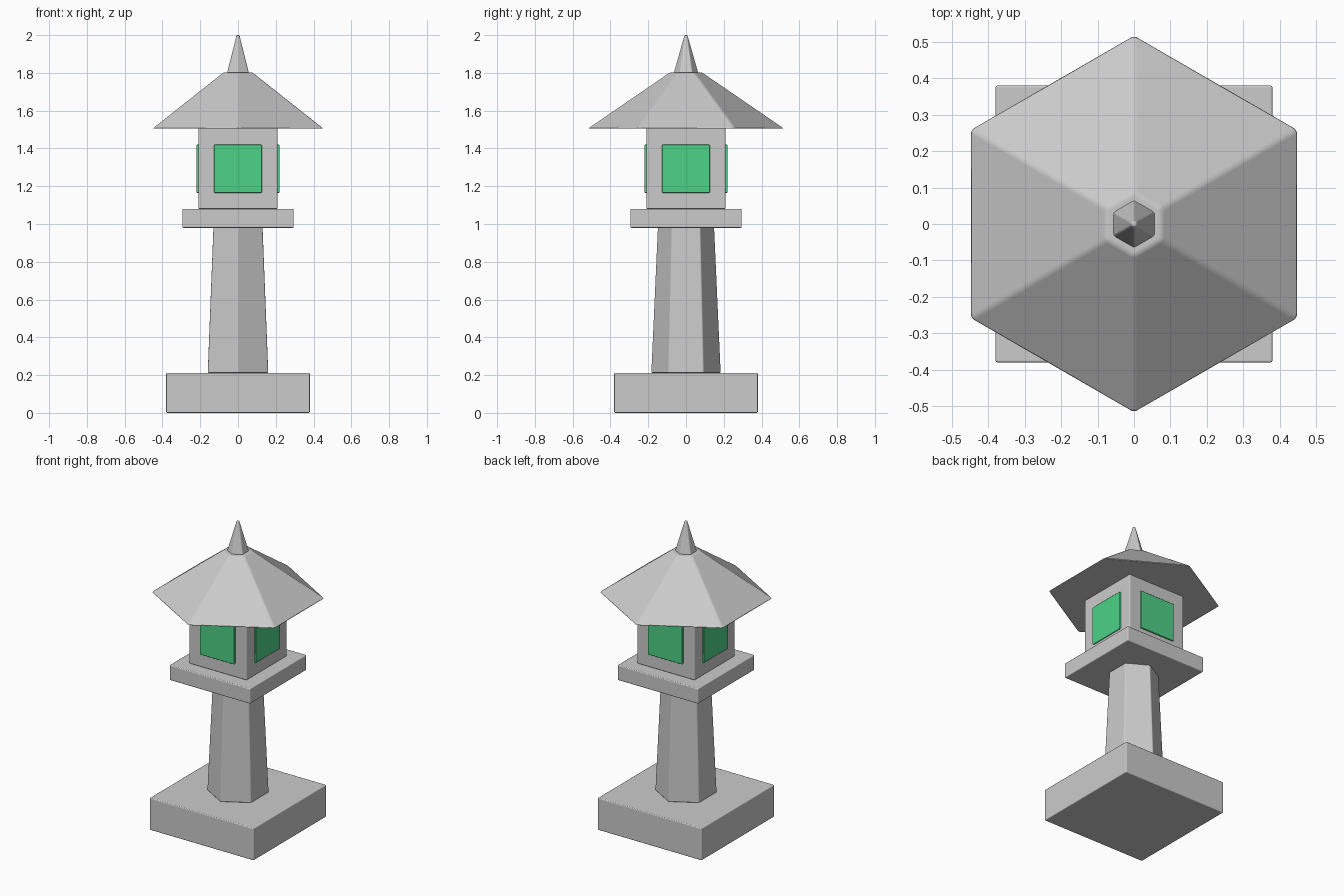
import bpy
from math import radians

cube = bpy.data.objects.get("Cube")
if cube:
    bpy.data.objects.remove(cube, do_unlink=True)


def make_material(name, colour):
    mat = bpy.data.materials.new(name)
    mat.use_nodes = True
    mat.diffuse_color = colour
    mat.node_tree.nodes["Principled BSDF"].inputs["Base Color"].default_value = colour
    return mat


stone = make_material("grey stone", (0.6, 0.6, 0.6, 1))
glass = make_material("green glass", (0.075, 0.64, 0.24, 1))


def finish(name, mat, bevel):
    """Name and colour the active part and soften its edges."""
    obj = bpy.context.object
    obj.name = name
    obj.data.materials.append(mat)
    bpy.ops.object.transform_apply(location=False, rotation=True, scale=True)
    bpy.ops.object.shade_smooth()
    mod = obj.modifiers.new("soft edges", 'BEVEL')
    mod.width = bevel
    mod.segments = 2
    mod.limit_method = 'ANGLE'
    mod.angle_limit = radians(20)
    mod.harden_normals = True
    return obj


def box(name, half_x, half_y, z0, z1, mat=stone, bevel=0.006, at=(0, 0)):
    bpy.ops.mesh.primitive_cube_add(size=2, location=(*at, (z0 + z1) / 2))
    bpy.context.object.scale = (half_x, half_y, (z1 - z0) / 2)
    return finish(name, mat, bevel)


def hexagon(name, r0, r1, z0, z1, bevel=0.006):
    bpy.ops.mesh.primitive_cone_add(vertices=6, radius1=r0, radius2=r1,
                                    depth=z1 - z0, location=(0, 0, (z0 + z1) / 2))
    return finish(name, stone, bevel)


# Foot, tapered post and platform
box("base", 0.38, 0.38, 0, 0.212)
hexagon("post", 0.185, 0.15, 0.212, 0.985)
box("platform", 0.295, 0.295, 0.98, 1.08)

# Lamp chamber with a pane on each side
box("lamp_chamber", 0.21, 0.21, 1.08, 1.51)
for side, x, y in (("front", 0, -1), ("back", 0, 1), ("left", 1, 0), ("right", -1, 0)):
    box(side + "_window", 0.01 if x else 0.127, 0.01 if y else 0.127,
        1.165, 1.42, glass, 0.005, (x * 0.21, y * 0.21))

# Six-sided roof and finial
hexagon("roof", 0.522, 0.087, 1.505, 1.803, 0.01)
hexagon("finial", 0.066, 0.009, 1.8, 2.0)
